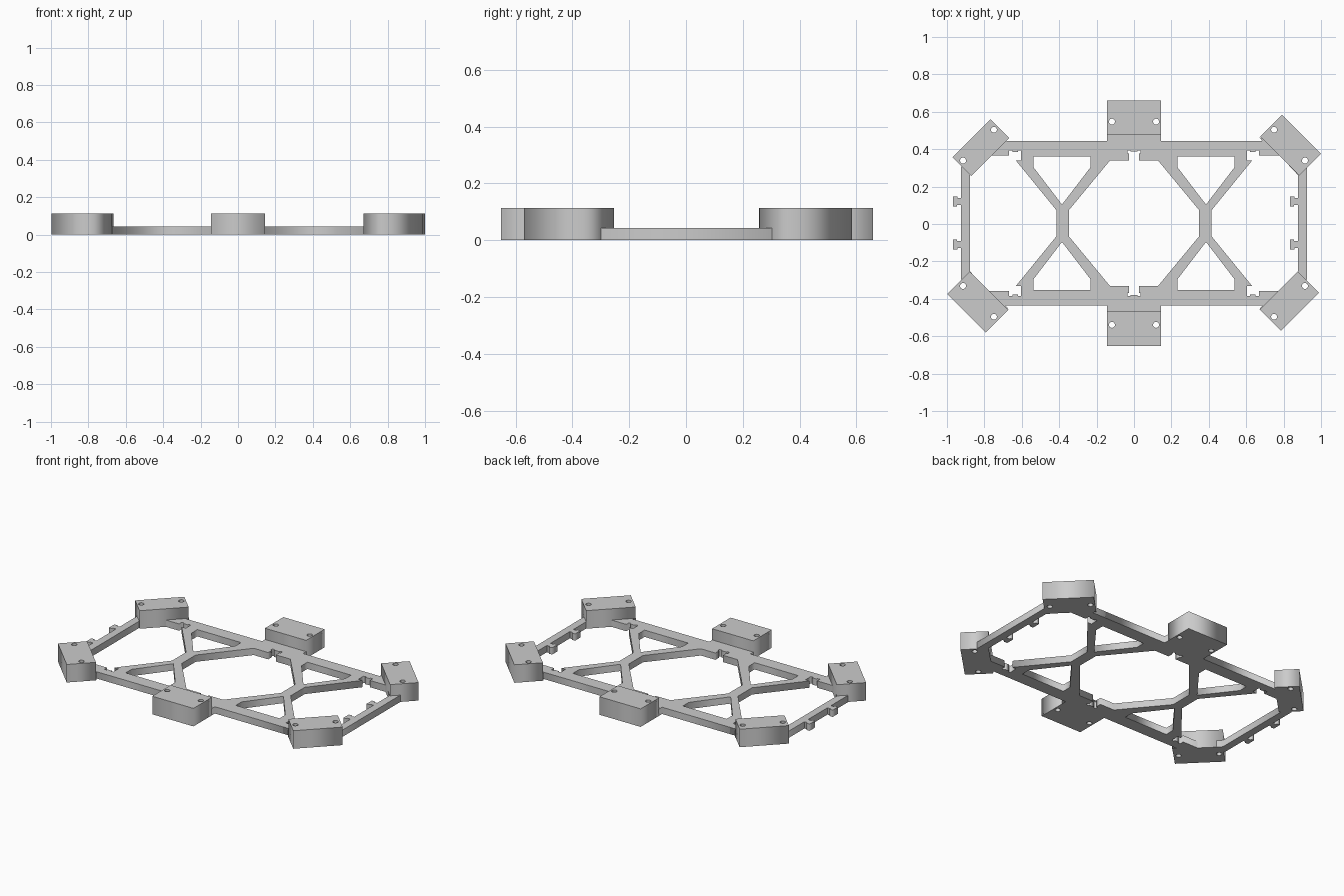
import bpy
import math

if "Cube" in bpy.data.objects:
    bpy.data.objects.remove(bpy.data.objects["Cube"], do_unlink=True)

PLATE_H, BLOCK_H = 0.043, 0.114
DY = 0.004  # the frame sits slightly towards the back

grey = bpy.data.materials.new("light grey plastic")
grey.use_nodes = True
colour = (0.6, 0.6, 0.6, 1)
grey.diffuse_color = colour
grey.node_tree.nodes["Principled BSDF"].inputs["Base Color"].default_value = colour


def slab(name, loops, height):
    """Extrude an outline, with inner loops as holes, up from the ground."""
    curve = bpy.data.curves.new(name + "_profile", "CURVE")
    curve.dimensions = "2D"
    curve.fill_mode = "BOTH"
    curve.extrude = height / 2
    for loop in loops:
        spline = curve.splines.new("POLY")
        spline.points.add(len(loop) - 1)
        for point, (x, y) in zip(spline.points, loop):
            point.co = (x, y, height / 2, 1)
        spline.use_cyclic_u = True
    helper = bpy.data.objects.new(name + "_profile", curve)
    bpy.context.scene.collection.objects.link(helper)
    graph = bpy.context.evaluated_depsgraph_get()
    mesh = bpy.data.meshes.new_from_object(helper.evaluated_get(graph))
    bpy.data.objects.remove(helper, do_unlink=True)
    # curves extrude around their own plane, so rest the slab on the ground
    low = min(v.co.z for v in mesh.vertices)
    for v in mesh.vertices:
        v.co.z -= low
    mesh.materials.clear()
    mesh.materials.append(grey)
    obj = bpy.data.objects.new(name, mesh)
    bpy.context.scene.collection.objects.link(obj)
    return obj


def flip(points, sx=1, sy=1):
    return [(x * sx, y * sy) for x, y in points]


def shift(points):
    return [(x, y + DY) for x, y in points]


def mirror_x(points):
    return points + flip(points, sx=-1)[::-1]


def mirror_y(points):
    return points + flip(points, sy=-1)[::-1]


def rect(x0, y0, x1, y1):
    return [(x0, y0), (x1, y0), (x1, y1), (x0, y1)]


def circle(x, y, r=0.016, n=20):
    return [(x + r * math.cos(2 * math.pi * i / n), y + r * math.sin(2 * math.pi * i / n))
            for i in range(n)]


# Flat frame: outer edge, then the windows
quarter = [(0.925, 0.3), (0.67, 0.462), (0.685, 0.441), (0.144, 0.441), (0.144, 0.475)]
outline = mirror_y(mirror_x(quarter))
# central window with a T slot at each long side
centre = mirror_y(mirror_x([(0.348, 0.07), (0.128, 0.336), (0.027, 0.336), (0.027, 0.372),
                            (0.035, 0.372), (0.035, 0.39), (0.018, 0.39), (0.018, 0.383)]))
# end window with a slot beside each strut
end = mirror_y([(0.877, 0.257), (0.78, 0.361), (0.668, 0.361), (0.668, 0.388), (0.65, 0.388),
                (0.65, 0.38), (0.62, 0.38), (0.62, 0.388), (0.604, 0.388), (0.604, 0.336),
                (0.632, 0.336), (0.415, 0.07)])
# small windows between the struts
small = [(0.538, 0.358), (0.232, 0.358), (0.232, 0.3), (0.385, 0.1), (0.538, 0.3)]
loops = [outline, centre]
for side in (1, -1):
    loops.append(flip(end, sx=side))
    for way in (1, -1):
        loops.append(flip(small, side, way))
slab("frame_plate", [shift(loop) for loop in loops], PLATE_H)

# Middle mounting blocks
for side, name in ((1, "back"), (-1, "front")):
    parts = [rect(-0.144, 0.471, 0.144, 0.655), circle(-0.118, 0.543), circle(0.118, 0.543)]
    slab(name + "_middle_block", [shift(flip(p, sy=side)) for p in parts], BLOCK_H)


# Corner mounting blocks, turned 45 degrees, with two screw holes each
def corner_block(name, cx, cy, sx, sy, length, width, dx=0.0):
    s = math.sqrt(0.5)
    corners = []
    for u, v in ((-1, -1), (1, -1), (1, 1), (-1, 1)):
        a, b = u * length / 2, v * width / 2
        corners.append((cx + sx * s * (a + b), cy + sy * s * (b - a)))
    holes = [circle(sx * 0.749, sy * 0.5 + DY), circle(sx * 0.914, sy * 0.335 + DY)]
    slab(name, [corners] + holes, BLOCK_H)


corner_block("back_left_block", 0.837, 0.422, 1, 1, 0.294, 0.166)
corner_block("front_left_block", 0.831, -0.412, 1, -1, 0.288, 0.162)
corner_block("front_right_block", -0.835, -0.417, -1, -1, 0.29, 0.17)
corner_block("back_right_block", -0.818, 0.408, -1, 1, 0.286, 0.142)

# Cable hooks on the end rails, both sets pointing to -x
hook = [(0.004, 0.018), (-0.02, 0.018), (-0.02, 0.027), (-0.043, 0.027), (-0.043, -0.027),
        (-0.022, -0.027), (-0.022, -0.018), (0.004, -0.018)]
for x, side in ((-0.925, "right"), (0.877, "left")):
    for y, way, place in ((0.12, 1, "back"), (-0.11, -1, "front")):
        points = [(x + px, y + py * way) for px, py in hook]
        slab(f"{side}_{place}_hook", [points], PLATE_H)
